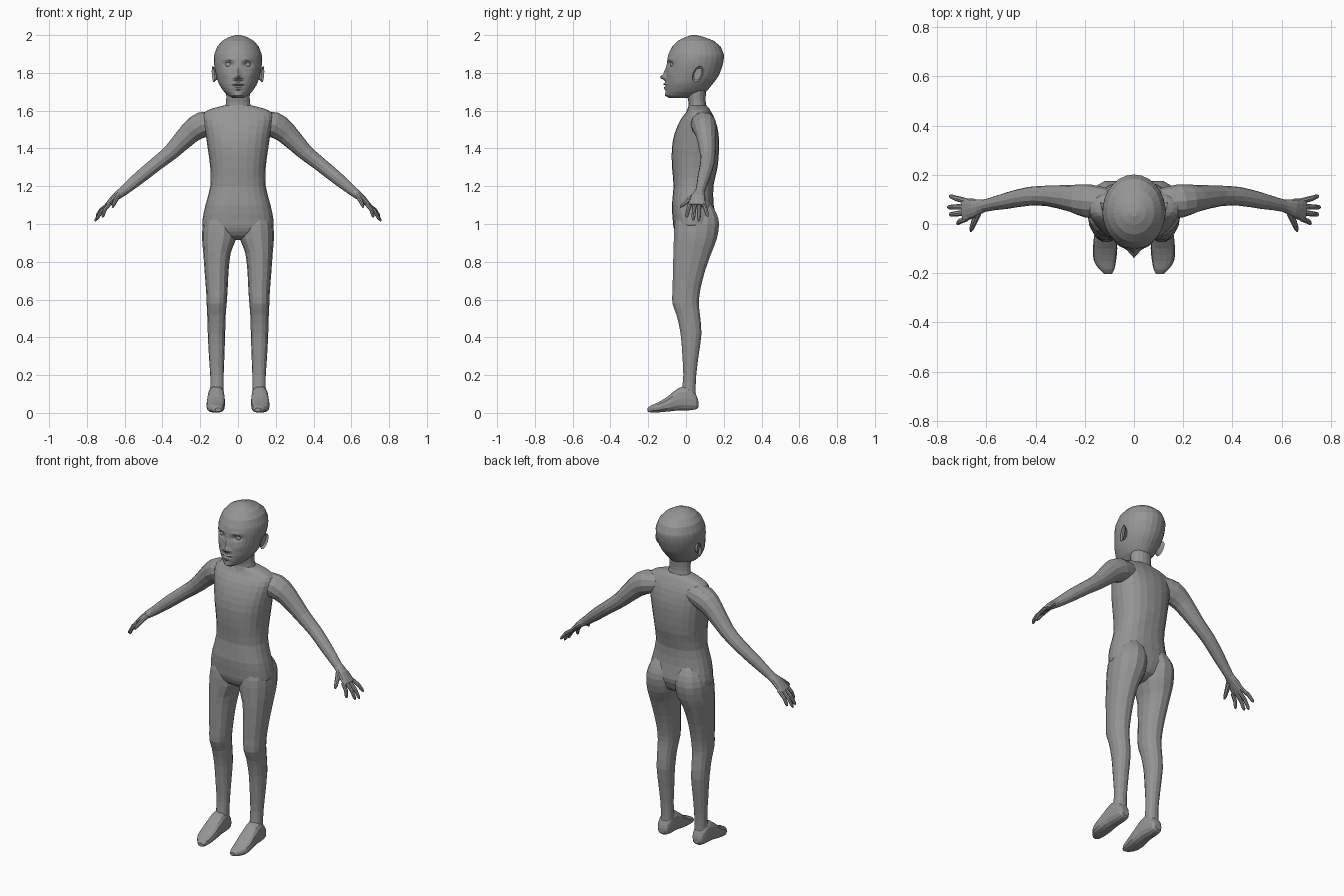
import bpy, bmesh, math
from mathutils import Vector

cube = bpy.data.objects.get("Cube")
if cube:
    bpy.data.objects.remove(cube)

grey = bpy.data.materials.new("Plain grey")
grey.use_nodes = True
grey.diffuse_color = (0.3, 0.3, 0.3, 1)
grey.node_tree.nodes["Principled BSDF"].inputs["Base Color"].default_value = (0.3, 0.3, 0.3, 1)


def smooth(rows, count=lambda row: 2):
    """Insert Catmull-Rom steps between the control rows."""
    out = []
    for i in range(len(rows) - 1):
        p = [rows[max(0, min(len(rows) - 1, i + k))] for k in (-1, 0, 1, 2)]
        n = count(rows[i])
        for s in range(n):
            t = s / n
            out.append([b + 0.5 * t * (c - a + t * (2 * a - 5 * b + 4 * c - d + t * (3 * (b - c) + d - a)))
                        for a, b, c, d in zip(*p)])
    return out + [list(rows[-1])]


def finish(name, bm, mirror=False):
    bmesh.ops.recalc_face_normals(bm, faces=bm.faces)
    mesh = bpy.data.meshes.new(name)
    bm.to_mesh(mesh)
    bm.free()
    mesh.materials.append(grey)
    obj = bpy.data.objects.new(name, mesh)
    bpy.context.collection.objects.link(obj)
    if mirror:
        mod = obj.modifiers.new("Mirror", 'MIRROR')
        mod.use_mirror_merge = False
    return obj


def loft(name, rings, sides=12, power=1.0, mirror=False, crowd=0.0, sculpt=None):
    """Skin a list of (centre, u, v) elliptical rings and cap both ends."""
    bm = bmesh.new()
    loops = []
    for c, u, v in rings:
        loop = []
        for k in range(sides):
            a = math.tau * k / sides
            a -= crowd * math.cos(a)
            cs, sn = math.cos(a), math.sin(a)
            co = c + u * math.copysign(abs(cs) ** power, cs) + v * math.copysign(abs(sn) ** power, sn)
            loop.append(bm.verts.new(sculpt(co) if sculpt else co))
        loops.append(loop)
    for lo, hi in zip(loops, loops[1:]):
        for k in range(sides):
            j = (k + 1) % sides
            bm.faces.new((lo[k], lo[j], hi[j], hi[k]))
    bm.faces.new(loops[0])
    bm.faces.new(loops[-1])
    return finish(name, bm, mirror)


def level(rows):
    """Horizontal rings from (z, x0, x1, y0, y1)."""
    return [(Vector(((a + b) / 2, (c + d) / 2, z)), Vector(((b - a) / 2, 0, 0)), Vector((0, (d - c) / 2, 0)))
            for z, a, b, c, d in rows]


def centred(rows):
    """Rows (z, half width, y0, y1) made symmetric in x."""
    return [(z, -w, w, a, b) for z, w, a, b in rows]


def limb(rows):
    """Rings square to a path, from (x, y, z, half height, half depth)."""
    pts = [Vector(r[:3]) for r in rows]
    rings = []
    for i, r in enumerate(rows):
        t = (pts[min(i + 1, len(pts) - 1)] - pts[max(i - 1, 0)]).normalized()
        side = Vector((0, 1, 0))
        side = (side - t * side.dot(t)).normalized()
        rings.append((pts[i], t.cross(side) * r[3], side * r[4]))
    return rings


# Torso and neck
torso = [(.915, .03, 0, .08), (.94, .11, -.045, .13), (.98, .178, -.065, .15), (1.02, .188, -.07, .16),
         (1.1, .172, -.075, .147), (1.2, .147, -.066, .145), (1.3, .147, -.074, .167),
         (1.4, .16, -.075, .175), (1.48, .172, -.06, .172), (1.55, .185, -.03, .155),
         (1.59, .178, 0, .135), (1.612, .135, .012, .122), (1.628, .07, .02, .108)]
loft("torso", level(smooth(centred(torso))), sides=24, power=.85)
neck = [(1.59, .085, 0, .12), (1.63, .066, .014, .107), (1.67, .062, .008, .104), (1.73, .064, 0, .11)]
loft("neck", level(smooth(centred(neck))), sides=16)

# Head, with the features pressed in or pulled out of the face
features = [(0, 1.777, .013, .013, .030), (0, 1.805, .011, .022, .012), (.017, 1.77, .008, .008, .012),
            (.05, 1.845, .021, .013, -.02), (.05, 1.872, .028, .009, .005), (0, 1.74, .024, .006, .012),
            (0, 1.719, .018, .007, .012), (0, 1.73, .028, .003, -.006), (0, 1.685, .022, .012, .008),
            (.065, 1.79, .02, .02, .004)]


def face(co):
    if co.y < 0.02:
        push = 0
        for x, z, sx, sz, amount in features:
            push += amount * math.exp(-((abs(co.x) - x) / sx) ** 2 - ((co.z - z) / sz) ** 2)
        co.y -= push
    return co


head = [(1.668, .03, -.09, .02), (1.68, .052, -.105, .07), (1.7, .074, -.107, .105), (1.74, .1, -.109, .14),
        (1.78, .114, -.107, .17), (1.82, .123, -.103, .187), (1.86, .128, -.1, .198), (1.9, .125, -.092, .2),
        (1.94, .11, -.072, .183), (1.97, .083, -.042, .147), (1.99, .048, -.003, .095), (2.0, .012, .03, .055)]
loft("head", level(smooth(centred(head), lambda r: 5 if 1.69 < r[0] < 1.87 else 1)),
     sides=36, crowd=.45, sculpt=face)

# Eyeballs in the sockets
bm = bmesh.new()
bmesh.ops.create_uvsphere(bm, u_segments=12, v_segments=8, radius=.019)
bmesh.ops.translate(bm, verts=bm.verts, vec=(.05, -.064, 1.843))
finish("eyes", bm, mirror=True)

# Ears: an oval shell with a hollowed outer face, tilted back
bm = bmesh.new()
bmesh.ops.create_cone(bm, cap_ends=True, segments=14, radius1=.6, radius2=1, depth=1)
outer = max(bm.faces, key=lambda f: f.calc_center_median().z)
bmesh.ops.inset_individual(bm, faces=[outer], thickness=.25)
bmesh.ops.translate(bm, verts=outer.verts, vec=(0, 0, -.5))
for v in bm.verts:
    x, y, z = v.co
    up, back = y * .043, x * .026 + y * .012
    v.co = (.121 + z * .022 + back * .25, .062 + back, 1.793 + up)
finish("ears", bm, mirror=True)

# Arms down to the knuckles
arm = [(.11, .085, 1.54, .055, .06), (.19, .094, 1.525, .068, .068), (.255, .104, 1.482, .058, .055),
       (.35, .114, 1.385, .043, .042), (.43, .112, 1.32, .037, .038), (.52, .094, 1.247, .034, .033),
       (.61, .074, 1.172, .025, .025), (.65, .064, 1.142, .020, .040), (.695, .058, 1.098, .012, .047)]
loft("arms", limb(smooth(arm)), sides=12, mirror=True)

# Fingers and thumb: base y, then tip position
for label, base_y, tip in (("index", .022, (.717, .002, 1.035)), ("middle", .046, (.75, .038, 1.02)),
                           ("ring", .070, (.757, .068, 1.015)), ("little", .093, (.75, .114, 1.04))):
    base, tip = Vector((.68, base_y, 1.108)), Vector(tip)
    mid = base.lerp(tip, .55) + Vector((.006, 0, .006))
    rows = [(*base, .011, .012), (*mid, .010, .011), (*mid.lerp(tip, .8), .008, .009), (*tip, .003, .004)]
    loft(label + "_fingers", limb(rows), sides=8, mirror=True)
thumb = [(.635, .045, 1.148, .014, .018), (.65, .008, 1.122, .012, .013),
         (.66, -.018, 1.1, .010, .010), (.663, -.03, 1.088, .004, .004)]
loft("thumbs", limb(thumb), sides=8, mirror=True)

# Legs, starting inside the hips and forming the buttocks
leg = [(1.11, .04, .13, 0, .13), (1.06, .012, .165, -.04, .162), (1.0, .004, .186, -.062, .178),
       (.92, .01, .19, -.067, .165), (.85, .038, .184, -.069, .138), (.75, .05, .177, -.071, .102),
       (.65, .055, .169, -.073, .077), (.58, .06, .166, -.074, .07), (.52, .065, .163, -.052, .075),
       (.42, .068, .16, -.03, .083), (.3, .072, .154, -.02, .067), (.2, .076, .147, -.015, .055),
       (.13, .076, .147, -.022, .052), (.05, .078, .15, -.03, .054)]
loft("legs", level(smooth(leg)), sides=14, power=.9, mirror=True)

# Feet: sections running from heel to toe as (y, x0, x1, z0, z1)
foot = [(.066, .095, .135, .03, .06), (.052, .08, .15, .018, .1), (.01, .073, .157, .012, .14),
        (-.04, .07, .161, .012, .132), (-.1, .068, .167, .006, .085), (-.15, .073, .163, .002, .055),
        (-.185, .08, .14, .002, .04), (-.203, .09, .12, .006, .026)]
rings = [(Vector(((a + b) / 2, y, (c + d) / 2)), Vector(((b - a) / 2, 0, 0)), Vector((0, 0, (d - c) / 2)))
         for y, a, b, c, d in smooth(foot)]
loft("feet", rings, sides=14, power=.75, mirror=True)
